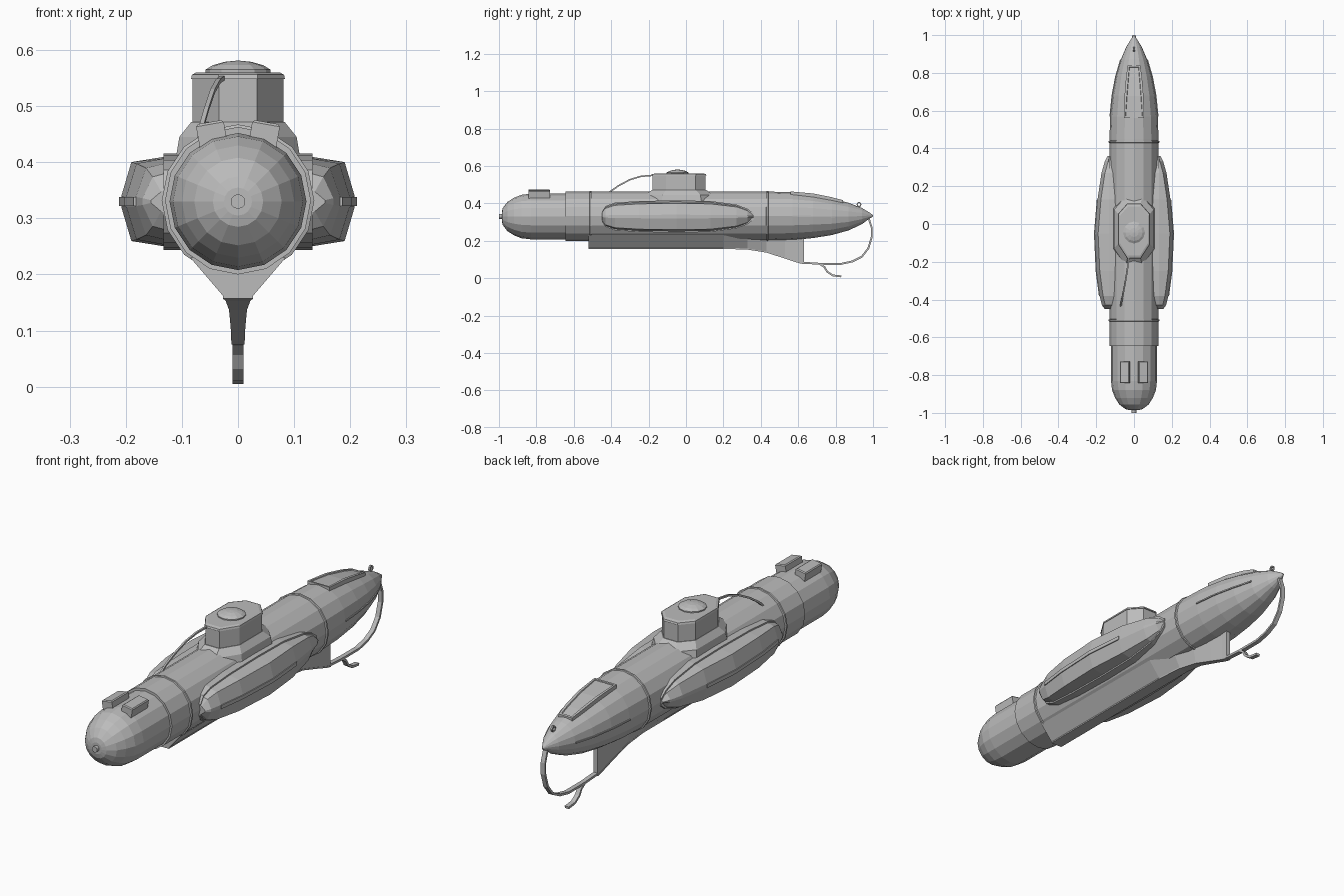
import bpy, bmesh, math
from mathutils import Vector, Matrix

cube = bpy.data.objects.get("Cube")
if cube:
    bpy.data.objects.remove(cube, do_unlink=True)

GREY = (0.5, 0.5, 0.5, 1)
paint = bpy.data.materials.new("hull grey")
paint.use_nodes = True
paint.diffuse_color = GREY
paint.node_tree.nodes["Principled BSDF"].inputs["Base Color"].default_value = GREY
AXIS = 0.33


def finish(name, bm):
    bmesh.ops.remove_doubles(bm, verts=bm.verts, dist=0.0001)
    bmesh.ops.recalc_face_normals(bm, faces=bm.faces)
    mesh = bpy.data.meshes.new(name)
    bm.to_mesh(mesh)
    bm.free()
    mesh.materials.append(paint)
    obj = bpy.data.objects.new(name, mesh)
    bpy.context.collection.objects.link(obj)
    return obj


def skin(rings):
    """Bridge a list of point rings and cap both ends."""
    bm = bmesh.new()
    rows = [[bm.verts.new(p) for p in ring] for ring in rings]
    n = len(rows[0])
    for a, b in zip(rows, rows[1:]):
        for i in range(n):
            j = (i + 1) % n
            bm.faces.new((a[i], a[j], b[j], b[i]))
    bm.faces.new(rows[0])
    bm.faces.new(rows[-1])
    return bm


def loft(name, rings):
    return finish(name, skin(rings))


def circle_y(y, rx, rz, zc=AXIS, n=16, x=0):
    return [(x + rx * math.sin(math.tau * i / n), y, zc + rz * math.cos(math.tau * i / n))
            for i in range(n)]


def sweep(name, path, half_width, half_thick):
    """Rectangular bar along a path."""
    pts = [Vector(p) for p in path]
    side = Vector((1, 0, 0))
    rings = []
    for i, p in enumerate(pts):
        t = pts[min(i + 1, len(pts) - 1)] - pts[max(i - 1, 0)]
        up = t.cross(side).normalized() * half_thick
        w = side * half_width
        rings.append([p + up + w, p + up - w, p - up - w, p - up + w])
    return loft(name, rings)


# Rounded nose section
nose = [(-0.985, 0.025), (-0.98, 0.045), (-0.955, 0.078), (-0.92, 0.1),
        (-0.88, 0.116), (-0.83, 0.122), (-0.63, 0.122)]
loft("nose_section", [circle_y(y, r, r) for y, r in nose])
loft("nose_fuse", [circle_y(y, 0.013, 0.013, n=12) for y in (-1.0, -0.97)])

# Main hull and tapering tail: y, half width, top, bottom
hull = [(-0.645, 0.13, 0.463, 0.2), (0.45, 0.13, 0.463, 0.2), (0.57, 0.126, 0.46, 0.204),
        (0.68, 0.115, 0.447, 0.215), (0.78, 0.096, 0.427, 0.231), (0.87, 0.07, 0.403, 0.256),
        (0.94, 0.04, 0.376, 0.289), (0.98, 0.015, 0.352, 0.318), (1.0, 0.003, 0.338, 0.33)]
loft("main_hull", [circle_y(y, w, (t - b) / 2, (t + b) / 2) for y, w, t, b in hull])

# Raised joint bands
for label, y in (("front", -0.51), ("rear", 0.435)):
    loft(label + "_joint_band", [circle_y(y + d, r, r, 0.3315) for d, r in
                                 ((-0.006, 0.13), (-0.004, 0.136), (0.004, 0.136), (0.006, 0.13))])

# Side tanks: y, outer x, half height
tank = [(-0.45, 0.155, 0.02), (-0.43, 0.17, 0.05), (-0.38, 0.182, 0.068), (-0.25, 0.199, 0.077),
        (-0.05, 0.208, 0.08), (0.13, 0.193, 0.077), (0.27, 0.172, 0.058), (0.33, 0.155, 0.035),
        (0.36, 0.14, 0.012)]
for label, s in (("left", 1), ("right", -1)):
    rings = []
    for y, x, h in tank:
        half = [(0.09, h * 0.95), (0.13, h), (x - 0.018, h * 0.88), (x, h * 0.12)]
        section = half + [(px, -pz) for px, pz in reversed(half)]
        rings.append([(s * px, y, AXIS + pz) for px, pz in section])
    loft(label + "_side_tank", rings)
    # Flange around the tank root
    rings = [[(s * px, y, AXIS + pz * (h + 0.006)) for px, pz in
              ((0.09, 1), (0.133, 1), (0.133, -1), (0.09, -1))] for y, x, h in tank]
    loft(label + "_tank_flange", rings)
    # Rubbing strip along the tank
    loft(label + "_tank_strip", [[(s * (x + dx), y, AXIS + dz) for dx, dz in
                                  ((-0.01, 0.008), (0.004, 0.008), (0.004, -0.008), (-0.01, -0.008))]
                                 for y, x, h in tank[2:6]])
    # Thin strake on the tail
    loft(label + "_tail_strake", [[(s * (w + dx), y, (t + b) / 2 + dz) for dx, dz in
                                   ((-0.02, 0.003), (0.004, 0.003), (0.004, -0.003), (-0.02, -0.003))]
                                  for y, w, t, b in hull[2:6]])

    # Fairing block on the nose
    bm = bmesh.new()
    bmesh.ops.create_cube(bm, size=1, matrix=Matrix.Translation((s * 0.046, -0.785, 0.445))
                          @ Matrix.Rotation(s * math.radians(10), 4, "Y")
                          @ Matrix.Diagonal((0.05, 0.115, 0.046, 1)))
    bm.faces.ensure_lookup_table()
    top = max(bm.faces, key=lambda f: f.calc_center_median().z)
    bmesh.ops.inset_region(bm, faces=[top], thickness=0.006, depth=0.004)
    finish(label + "_nose_block", bm)

# Keel: y, top half width, bottom half width, top, bottom
keel = [(-0.52, 0.085, 0.025, 0.23, 0.16), (0.2, 0.08, 0.025, 0.23, 0.16),
        (0.33, 0.055, 0.02, 0.225, 0.156), (0.43, 0.03, 0.014, 0.225, 0.14),
        (0.53, 0.016, 0.011, 0.23, 0.108), (0.6, 0.01, 0.01, 0.235, 0.085),
        (0.63, 0.01, 0.01, 0.24, 0.078)]
loft("keel", [[(a, y, t), (-a, y, t), (-b, y, z), (b, y, z)] for y, a, b, t, z in keel])
loft("keel_shoe", [[(x, y, z + d) for x, d in
                    ((b + 0.002, 0.003), (-b - 0.002, 0.003), (-b - 0.002, -0.003), (b + 0.002, -0.003))]
                   for y, a, b, t, z in keel])

# Tail guard bar and its hook
guard = [(0.62, 0.083), (0.72, 0.077), (0.83, 0.077), (0.89, 0.09), (0.94, 0.115),
         (0.975, 0.16), (0.993, 0.22), (0.993, 0.27), (0.975, 0.325)]
sweep("tail_guard", [(0, y, z) for y, z in guard], 0.01, 0.005)
hook = [(0.715, 0.077), (0.74, 0.06), (0.755, 0.035), (0.785, 0.015), (0.83, 0.01)]
sweep("tail_hook", [(0, y, z) for y, z in hook], 0.01, 0.005)

# Conning tower with flared base and lip
outline = [(0.035, 0.145), (0.083, 0.09), (0.083, -0.07), (0.035, -0.145)]
outline += [(-x, y) for x, y in reversed(outline)]


def tower_ring(z, scale):
    return [(x * scale, -0.037 + y * scale, z) for x, y in outline]


loft("tower_base", [tower_ring(z, k) for z, k in ((0.4, 1.35), (0.445, 1.26), (0.472, 1.0))])
loft("tower", [tower_ring(z, k) for z, k in
               ((0.46, 0.98), (0.548, 0.98), (0.548, 1.01), (0.556, 0.99), (0.56, 0.9))])


# Domed hatch
def circle_z(z, r):
    return [(r * math.cos(math.tau * i / 12), -0.045 + r * math.sin(math.tau * i / 12), z)
            for i in range(12)]


loft("tower_hatch", [circle_z(z, r) for z, r in
                     ((0.555, 0.058), (0.565, 0.058), (0.573, 0.045), (0.579, 0.024), (0.581, 0.004))])

# Cable from the tower to the hull
sweep("tower_cable", [(-0.028, -0.18, 0.55), (-0.035, -0.24, 0.545), (-0.045, -0.3, 0.527),
                      (-0.056, -0.36, 0.495), (-0.066, -0.41, 0.46), (-0.07, -0.435, 0.435)], 0.004, 0.004)

# Recessed hatch on the tail: y, half width, top
hatch = [(0.56, 0.054, 0.464), (0.68, 0.05, 0.453), (0.78, 0.042, 0.433), (0.84, 0.033, 0.417)]
bm = skin([[(w, y, z), (-w, y, z), (-w, y, z - 0.03), (w, y, z - 0.03)] for y, w, z in hatch])
bmesh.ops.recalc_face_normals(bm, faces=bm.faces)
lid = [f for f in bm.faces if f.normal.z > 0.8]
bmesh.ops.inset_region(bm, faces=lid, thickness=0.012, depth=0)
bmesh.ops.inset_region(bm, faces=lid, thickness=0.002, depth=-0.004)
finish("tail_hatch", bm)

# Lifting eye on the tail
bm = skin([circle_y(y, 0.012, 0.014, 0.398, 10) for y in (0.922, 0.93)])
eye = finish("lifting_eye_blank", bm)
bpy.data.objects.remove(eye, do_unlink=True)
eye_path = [(0, 0.925 + 0.01 * math.cos(math.tau * i / 10), 0.394 + 0.011 * math.sin(math.tau * i / 10))
            for i in range(11)]
sweep("lifting_eye", eye_path, 0.004, 0.003)
